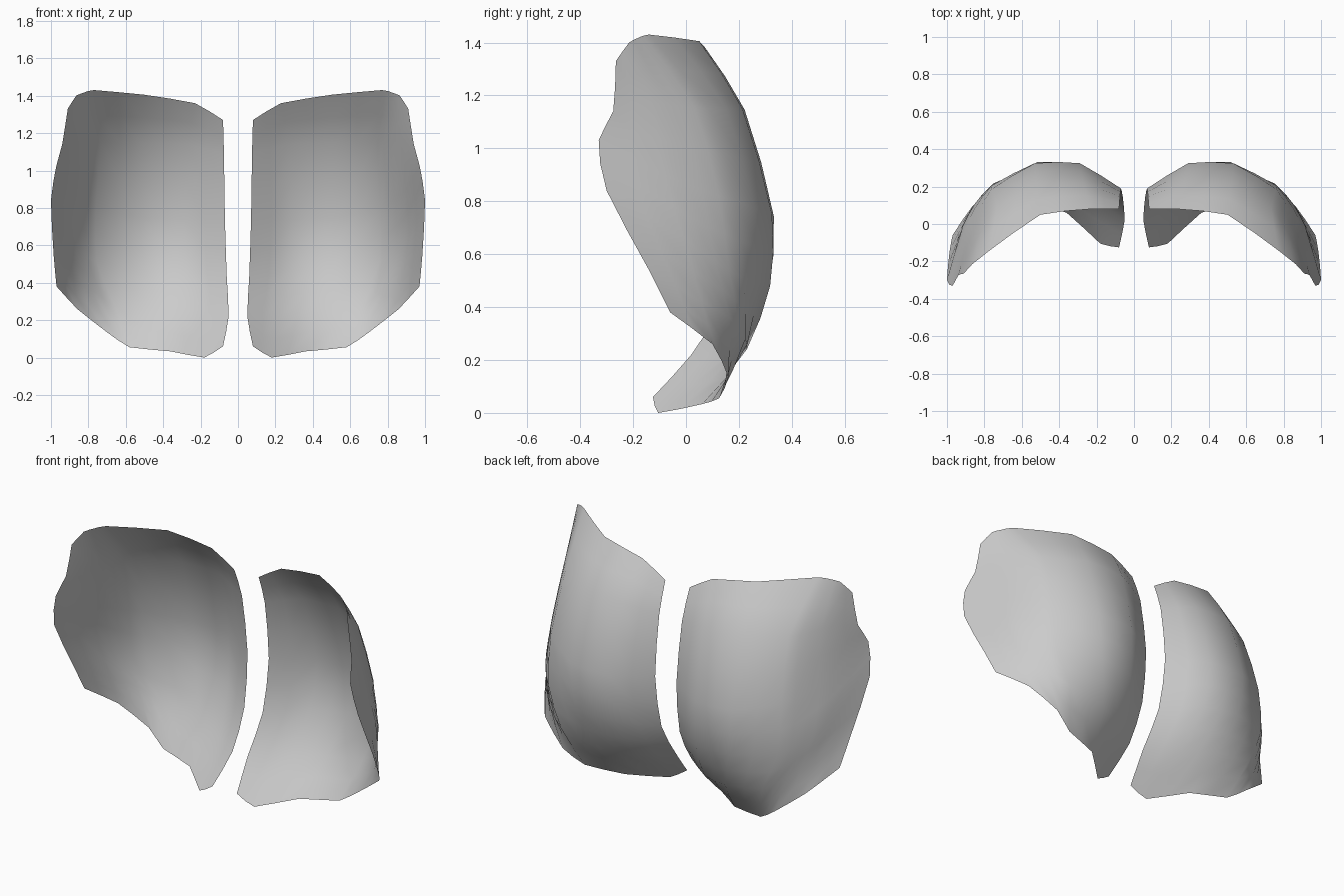
import bpy
from mathutils import Vector

# Cross rows of one panel, bottom edge to top edge, each from inner to outer side
ROWS = [
    [(.08, -.125, .06), (.18, -.105, 0), (.36, .06, .033), (.58, .125, .055), (.70, .16, .135), (.86, .10, .26), (.97, -.06, .38)],
    [(.05, .02, .22), (.22, .14, .21), (.42, .23, .24), (.66, .225, .28), (.78, .165, .36), (.88, .06, .42), (.985, -.14, .54)],
    [(.06, .145, .43), (.27, .29, .46), (.50, .318, .48), (.755, .215, .51), (.85, .11, .57), (.915, -.01, .66), (1.0, -.30, .84)],
    [(.07, .19, .74), (.29, .325, .74), (.53, .325, .75), (.76, .187, .80), (.84, .06, .84), (.90, -.08, .90), (.97, -.33, 1.03)],
    [(.075, .145, 1.09), (.27, .22, 1.14), (.52, .213, 1.15), (.735, .085, 1.15), (.81, -.02, 1.16), (.87, -.13, 1.17), (.94, -.275, 1.14)],
    [(.08, .08, 1.27), (.23, .08, 1.36), (.50, .05, 1.405), (.77, -.14, 1.43), (.82, -.18, 1.418), (.865, -.215, 1.40), (.91, -.265, 1.33)],
]


def refine(points, pull):
    """Insert a smooth midpoint between neighbouring points."""
    p = [Vector(q) for q in points]
    ext = [2 * p[0] - p[1]] + p + [2 * p[-1] - p[-2]]
    out = []
    for i in range(len(p) - 1):
        a, b, c, d = ext[i:i + 4]
        out += [b, (b + c) / 2 + (b + c - a - d) * pull / 16]
    return out + [p[-1]]


# Refine along the rows, then along the columns
rows = [refine(r, .4) for r in ROWS]
cols = [refine(c, .7) for c in zip(*rows)]
n = len(cols[0])
verts = [v for c in cols for v in c]
faces = [(i * n + j, i * n + j + 1, (i + 1) * n + j + 1, (i + 1) * n + j)
         for i in range(len(cols) - 1) for j in range(n - 1)]

# Pair of curved shell panels
mesh = bpy.data.meshes.new("curved_panels")
mesh.from_pydata(verts, [], faces)
panels = bpy.data.objects.new("curved_panels", mesh)
bpy.context.collection.objects.link(panels)
mesh.shade_smooth()
mirror = panels.modifiers.new("mirror", 'MIRROR')
mirror.use_mirror_merge = False
